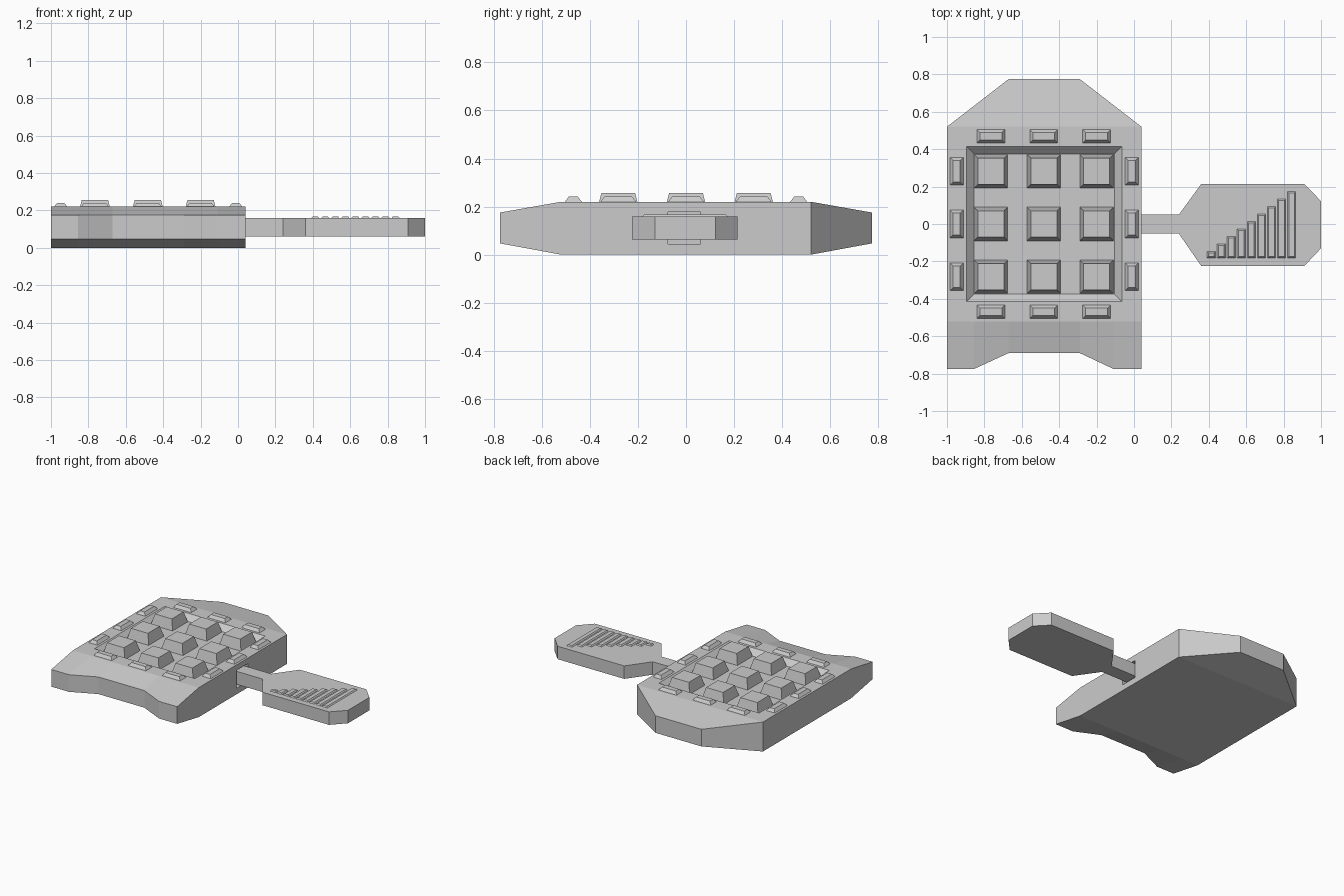
import bpy, bmesh

if "Cube" in bpy.data.objects:
    bpy.data.objects.remove(bpy.data.objects["Cube"])

KEY_X = (-0.765, -0.482, -0.2)
KEY_Y = (-0.282, 0.0, 0.282)
MID = -0.48


def make(name, verts, faces):
    bm = bmesh.new()
    vs = [bm.verts.new(v) for v in verts]
    for f in faces:
        bm.faces.new([vs[i] for i in f])
    bmesh.ops.recalc_face_normals(bm, faces=bm.faces)
    me = bpy.data.meshes.new(name)
    bm.to_mesh(me)
    bm.free()
    ob = bpy.data.objects.new(name, me)
    bpy.context.collection.objects.link(ob)
    return ob


def loft(name, low, high):
    """Closed solid between two matching rings of points."""
    n = len(low)
    sides = [(i, (i + 1) % n, n + (i + 1) % n, n + i) for i in range(n)]
    return make(name, low + high, [tuple(range(n)), tuple(range(n, 2 * n))] + sides)


def block(name, x, y, w, d, z0, z1, inset=0.0):
    """Box whose top is inset on every side (negative inset flares it)."""
    def ring(z, k):
        return [(x + sx * (w / 2 - k), y + sy * (d / 2 - k), z)
                for sx, sy in ((-1, -1), (1, -1), (1, 1), (-1, 1))]
    return loft(name, ring(z0, 0), ring(z1, inset))


def cut(target, cutter):
    cutter.hide_render = True
    mod = target.modifiers.new("cut", 'BOOLEAN')
    mod.operation, mod.solver, mod.object = 'DIFFERENCE', 'EXACT', cutter
    bpy.context.view_layer.objects.active = target
    bpy.ops.object.modifier_apply(modifier=mod.name)
    bpy.data.objects.remove(cutter)


# Casing: flat slab with a notched sloping front and a chamfered sloping back
front = [(-1, -0.775), (-0.855, -0.775), (-0.67, -0.69),
         (-0.29, -0.69), (-0.11, -0.775), (0.04, -0.775)]
back = [(0.04, 0.52), (-1, 0.52)]
tip = [(-0.29, 0.775), (-0.67, 0.775)]


def sheet(z_mid, z_end):
    return ([(x, y, z_end) for x, y in front] + [(x, -0.52, z_mid) for x, _ in front]
            + [(x, y, z_mid) for x, y in back] + [(x, y, z_end) for x, y in tip])


N = 16
faces = []
for o in (0, N):
    faces += [tuple(o + k for k in (i, i + 1, i + 7, i + 6)) for i in range(5)]
    faces += [tuple(o + k for k in range(6, 14)),
              tuple(o + k for k in (13, 12, 14, 15))]
faces += [(i, i + 1, N + i + 1, N + i) for i in range(5)]
for path in ((5, 11, 12, 14, 15, 13, 6, 0),):
    faces += [(a, b, N + b, N + a) for a, b in zip(path, path[1:])]
casing = make("casing", sheet(0.0, 0.047) + sheet(0.22, 0.175), faces)

# Sloped tray for the keys, and the socket for the handle stem
cut(casing, block("tray_cutter", MID, 0, 0.75, 0.75, 0.18, 0.26, -0.08))
cut(casing, block("socket_cutter", 0.03, -0.007, 0.12, 0.135, 0.045, 0.178))

# Main keys
for x in KEY_X:
    for y in KEY_Y:
        block("key", x, y, 0.18, 0.18, 0.179, 0.257, 0.02)

# Small keys around the rim
for s in (-1, 1):
    for x in KEY_X:
        block("rim_key", x, s * 0.469, 0.15, 0.072, 0.219, 0.241, 0.017)
    for y in KEY_Y:
        block("side_key", MID + s * 0.468, y, 0.072, 0.15, 0.219, 0.241, 0.017)

# Handle: stem and paddle in one outline
outline = [(-0.04, -0.052), (0.24, -0.052), (0.36, -0.225), (0.91, -0.225), (1, -0.13),
           (1, 0.122), (0.91, 0.215), (0.36, 0.215), (0.24, 0.05), (-0.04, 0.05)]
loft("handle", [(x, y, 0.062) for x, y in outline], [(x, y, 0.159) for x, y in outline])

# Rising level bars on the paddle
for i in range(9):
    h = 0.036 + 0.04 * i
    block("level_bar", 0.413 + 0.0537 * i, -0.182 + h / 2, 0.046, h, 0.158, 0.167, 0.008)
